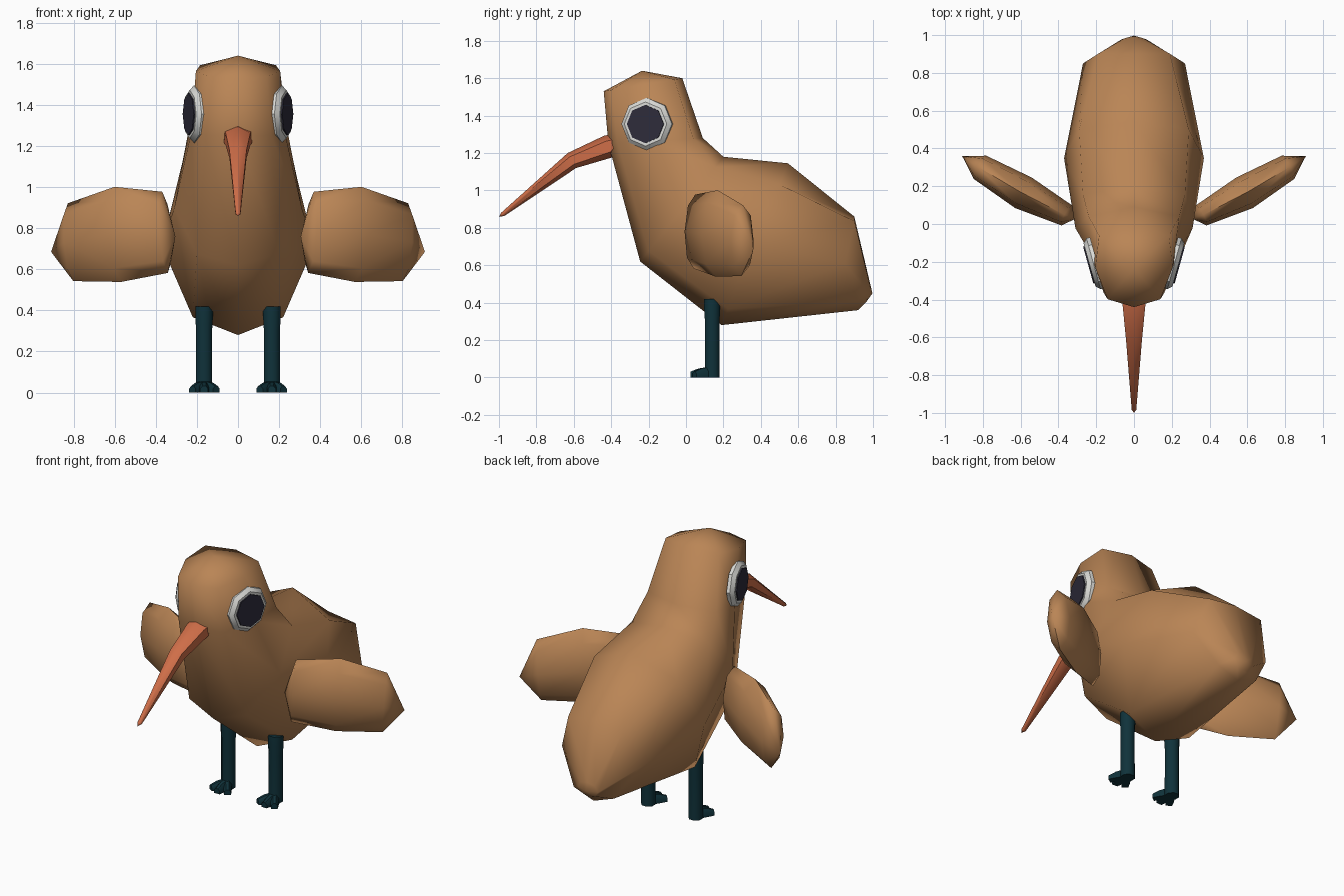
import bpy, bmesh, math
from mathutils import Vector

cube = bpy.data.objects.get("Cube")
if cube:
    bpy.data.objects.remove(cube, do_unlink=True)


def material(name, rgb):
    m = bpy.data.materials.new(name)
    m.use_nodes = True
    m.diffuse_color = (*rgb, 1)
    bsdf = m.node_tree.nodes["Principled BSDF"]
    bsdf.inputs["Base Color"].default_value = (*rgb, 1)
    bsdf.inputs["Roughness"].default_value = 0.8
    return m


BROWN = material("brown_feathers", (0.49, 0.235, 0.092))
ORANGE = material("orange_beak", (0.62, 0.155, 0.065))
TEAL = material("dark_teal_legs", (0.005, 0.032, 0.043))
WHITE = material("eye_white", (0.70, 0.70, 0.67))
DARK = material("dark_pupil", (0.027, 0.025, 0.043))


def loft(name, rings, mat, start=None, end=None, side=1, smooth=60):
    """Skin a list of closed rings; each end closes on a tip point or a flat cap."""
    bm = bmesh.new()
    vs = [[bm.verts.new((p[0] * side, p[1], p[2])) for p in r] for r in rings]
    n = len(vs[0])
    for a, b in zip(vs, vs[1:]):
        for i in range(n):
            bm.faces.new((a[i], a[(i + 1) % n], b[(i + 1) % n], b[i]))
    for ring, tip in ((vs[0], start), (vs[-1], end)):
        if tip is None:
            bm.faces.new(ring)
        else:
            t = bm.verts.new((tip[0] * side, tip[1], tip[2]))
            for i in range(n):
                bm.faces.new((ring[i], ring[(i + 1) % n], t))
    bmesh.ops.recalc_face_normals(bm, faces=bm.faces)
    me = bpy.data.meshes.new(name)
    bm.to_mesh(me)
    bm.free()
    me.materials.append(mat)
    ob = bpy.data.objects.new(name, me)
    bpy.context.collection.objects.link(ob)
    if smooth:
        bpy.ops.object.select_all(action='DESELECT')
        ob.select_set(True)
        bpy.context.view_layer.objects.active = ob
        bpy.ops.object.shade_smooth_by_angle(angle=math.radians(smooth))
    return ob


def ellipse(c, u, v, ru, rv, n=8, turn=0.0):
    """Ring of n points around c, spanned by the directions u and v."""
    c, u, v = Vector(c), Vector(u).normalized(), Vector(v).normalized()
    return [c + u * ru * math.cos(turn + math.tau * i / n)
            + v * rv * math.sin(turn + math.tau * i / n) for i in range(n)]


def body_ring(low, high, w_low, w_mid, w_high, mid_shift=0.0, t_high=0.9):
    """Eight-point section from a lower/front point to an upper/back point (y, z)."""
    low, high = Vector((0, *low)), Vector((0, *high))
    half = [low.lerp(high, 0.1) + Vector((w_low, 0, 0)),
            low.lerp(high, 0.5) + Vector((w_mid, mid_shift, 0)),
            low.lerp(high, t_high) + Vector((w_high, 0, 0))]
    other = [Vector((-p.x, p.y, p.z)) for p in reversed(half)]
    return [low, *half, high, *other]


# Body: one skin from crown to tail
loft("body", [
    body_ring((-0.44, 1.53), (-0.02, 1.60), 0.14, 0.205, 0.185),
    body_ring((-0.415, 1.25), (0.09, 1.28), 0.16, 0.228, 0.24),
    body_ring((-0.245, 0.62), (0.20, 1.18), 0.20, 0.31, 0.27),
    body_ring((0.19, 0.28), (0.545, 1.145), 0.22, 0.37, 0.29, -0.02, 0.87),
    body_ring((0.92, 0.36), (0.90, 0.86), 0.14, 0.27, 0.19, -0.06, 0.95),
    body_ring((0.965, 0.405), (0.985, 0.50), 0.04, 0.07, 0.05),
], BROWN, start=(0, -0.235, 1.64), end=(0, 0.997, 0.45), smooth=75)

# Beak: curved and tapering
loft("beak", [
    ellipse((0, -0.38, 1.245), (0, 0.45, 1), (1, 0, 0), 0.065, 0.078, 6),
    ellipse((0, -0.415, 1.235), (0, -0.35, 1), (1, 0, 0), 0.062, 0.07, 6),
    ellipse((0, -0.61, 1.16), (0, -0.55, 1), (1, 0, 0), 0.046, 0.048, 6),
    ellipse((0, -0.98, 0.872), (0, -0.8, 1), (1, 0, 0), 0.012, 0.014, 6),
], ORANGE, end=(0, -1.0, 0.86))

for side, label in ((1, "left"), (-1, "right")):
    # Wing: flattened pod sweeping out and back
    across, up = (0.48, -0.88, 0), (0.07, 0.02, 1)
    loft(label + "_wing", [
        ellipse((0.355, 0.045, 0.78), across, up, 0.06, 0.198),
        ellipse((0.585, 0.165, 0.77), across, up, 0.092, 0.232),
        ellipse((0.815, 0.30, 0.732), across, up, 0.07, 0.19),
    ], BROWN, start=(0.305, 0.03, 0.76), end=(0.91, 0.36, 0.685),
        side=side, smooth=65)

    # Eye: bevelled octagonal disc with a thin pupil plate
    a = math.radians(15.5)
    out, along, up = Vector((math.cos(a), -math.sin(a), 0)), (math.sin(a), math.cos(a), 0), (0, 0, 1)
    c = Vector((0.195, -0.205, 1.355))
    loft(label + "_eye_white", [
        ellipse(c + out * d, along, up, r, r) for d, r in ((0, 0.14), (0.02, 0.14), (0.042, 0.118))
    ], WHITE, side=side, smooth=40)
    loft(label + "_pupil", [
        ellipse(c + out * d, along, up, 0.102, 0.102) for d in (0.041, 0.049)
    ], DARK, side=side, smooth=0)

    # Leg: straight post, a little wider at the hip
    loft(label + "_leg", [
        ellipse((0.165, 0.14, z), (1, 0, 0), (0, 1, 0), r, r, 8, math.pi / 8)
        for z, r in ((0, 0.043), (0.30, 0.042), (0.36, 0.046), (0.42, 0.046))
    ], TEAL, side=side, smooth=50)

    # Three toes fanned forward, flat on the ground
    for toe, tx, ty in (("inner", 0.105, 0.045), ("middle", 0.165, 0.025), ("outer", 0.222, 0.045)):
        root, tip = Vector((0.165, 0.13, 0)), Vector((tx, ty, 0))
        d = (tip - root).normalized()
        s = Vector((d.y, -d.x, 0))
        rings = []
        for p, w, h in ((root, 0.026, 0.058), (root.lerp(tip, 0.6), 0.024, 0.048), (tip, 0.019, 0.032)):
            rings.append([p - s * w, p - s * w + Vector((0, 0, h * 0.6)), p - s * w * 0.4 + Vector((0, 0, h)),
                          p + s * w * 0.4 + Vector((0, 0, h)), p + s * w + Vector((0, 0, h * 0.6)), p + s * w])
        loft(f"{label}_{toe}_toe", rings, TEAL, side=side, smooth=40)
